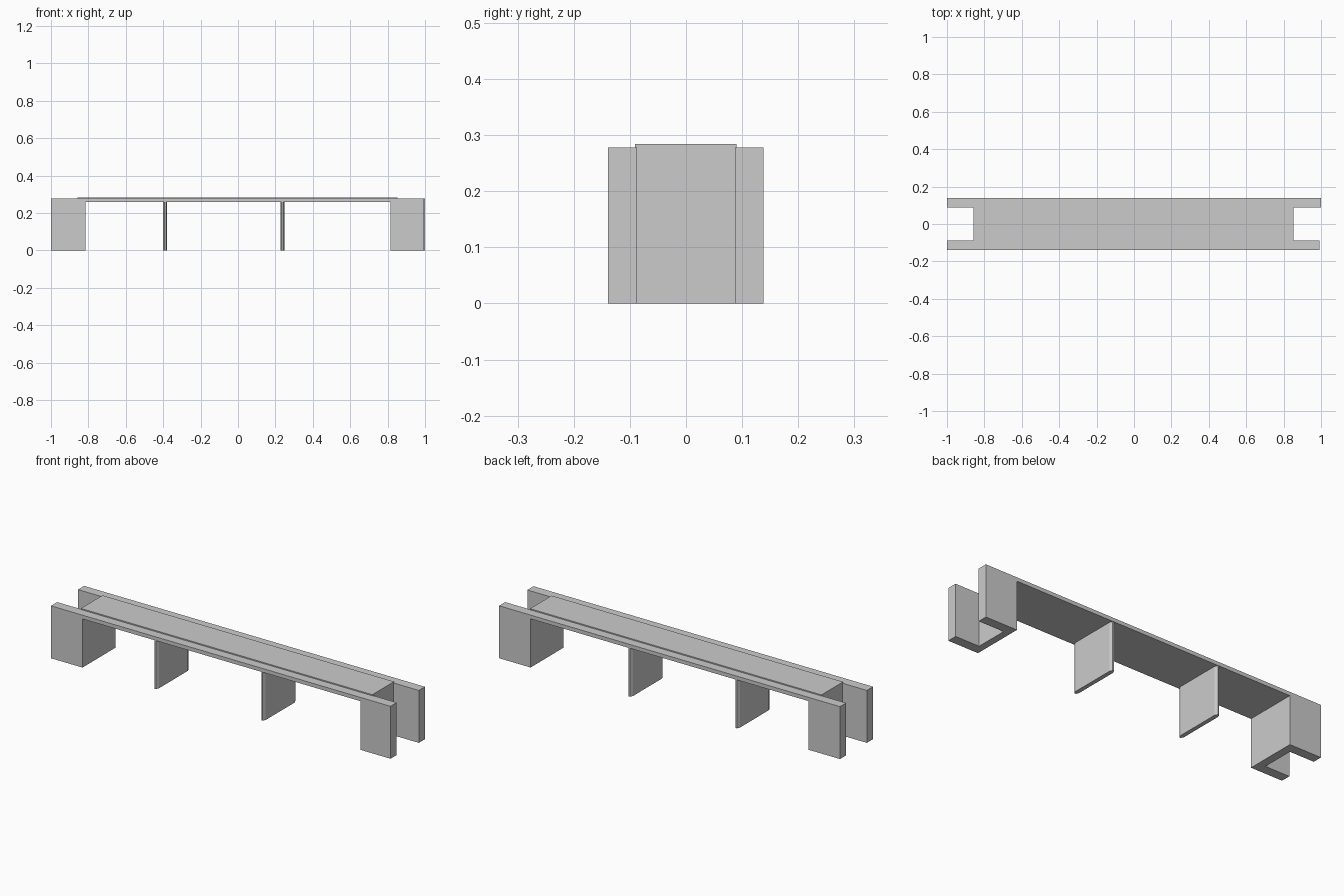
import bpy, bmesh

if "Cube" in bpy.data.objects:
    bpy.data.objects.remove(bpy.data.objects["Cube"])


def prism(name, outline, z0, z1):
    """Extrude a flat xy outline from z0 up to z1."""
    bm = bmesh.new()
    face = bm.faces.new([bm.verts.new((x, y, z0)) for x, y in outline])
    top = bmesh.ops.extrude_face_region(bm, geom=[face])["geom"]
    verts = [v for v in top if isinstance(v, bmesh.types.BMVert)]
    bmesh.ops.translate(bm, verts=verts, vec=(0, 0, z1 - z0))
    bmesh.ops.recalc_face_normals(bm, faces=bm.faces[:])
    mesh = bpy.data.meshes.new(name)
    bm.to_mesh(mesh)
    bm.free()
    obj = bpy.data.objects.new(name, mesh)
    bpy.context.collection.objects.link(obj)
    return obj


def rect(x0, x1, y0, y1):
    return [(x0, y0), (x1, y0), (x1, y1), (x0, y1)]


Y0, Y1 = -0.139, 0.138       # outer width
DECK_LOW, DECK_TOP = 0.258, 0.278
FACE_X = 0.815               # abutment face


def abutment(name, side, back_x, front_end, rear_end):
    # U-shaped plan: cross wall with two wing walls pointing outward
    plan = [(FACE_X, Y0), (front_end, Y0), (front_end, -0.087), (back_x, -0.087),
            (back_x, 0.087), (rear_end, 0.087), (rear_end, Y1), (FACE_X, Y1)]
    prism(name, [(side * x, y) for x, y in plan], 0, DECK_TOP)


abutment("left_abutment", -1, 0.858, 1.0, 1.0)
abutment("right_abutment", 1, 0.852, 0.992, 1.0)

# Deck slab and the thin road surface on top
prism("deck_slab", rect(-FACE_X, FACE_X, Y0, Y1), DECK_LOW, DECK_TOP)
prism("road_surface", rect(-0.858, 0.852, -0.091, 0.09), DECK_TOP, 0.284)

# Thin wall piers with chamfered ends
for name, cx in (("left_pier", -0.39), ("right_pier", 0.237)):
    w, c, e0, e1 = 0.011, 0.007, Y0 + 0.002, Y1 - 0.002
    prism(name, [(cx - w + c, e0), (cx + w - c, e0), (cx + w, e0 + 0.015), (cx + w, e1 - 0.015),
                 (cx + w - c, e1), (cx - w + c, e1), (cx - w, e1 - 0.015), (cx - w, e0 + 0.015)],
          0, DECK_LOW)
